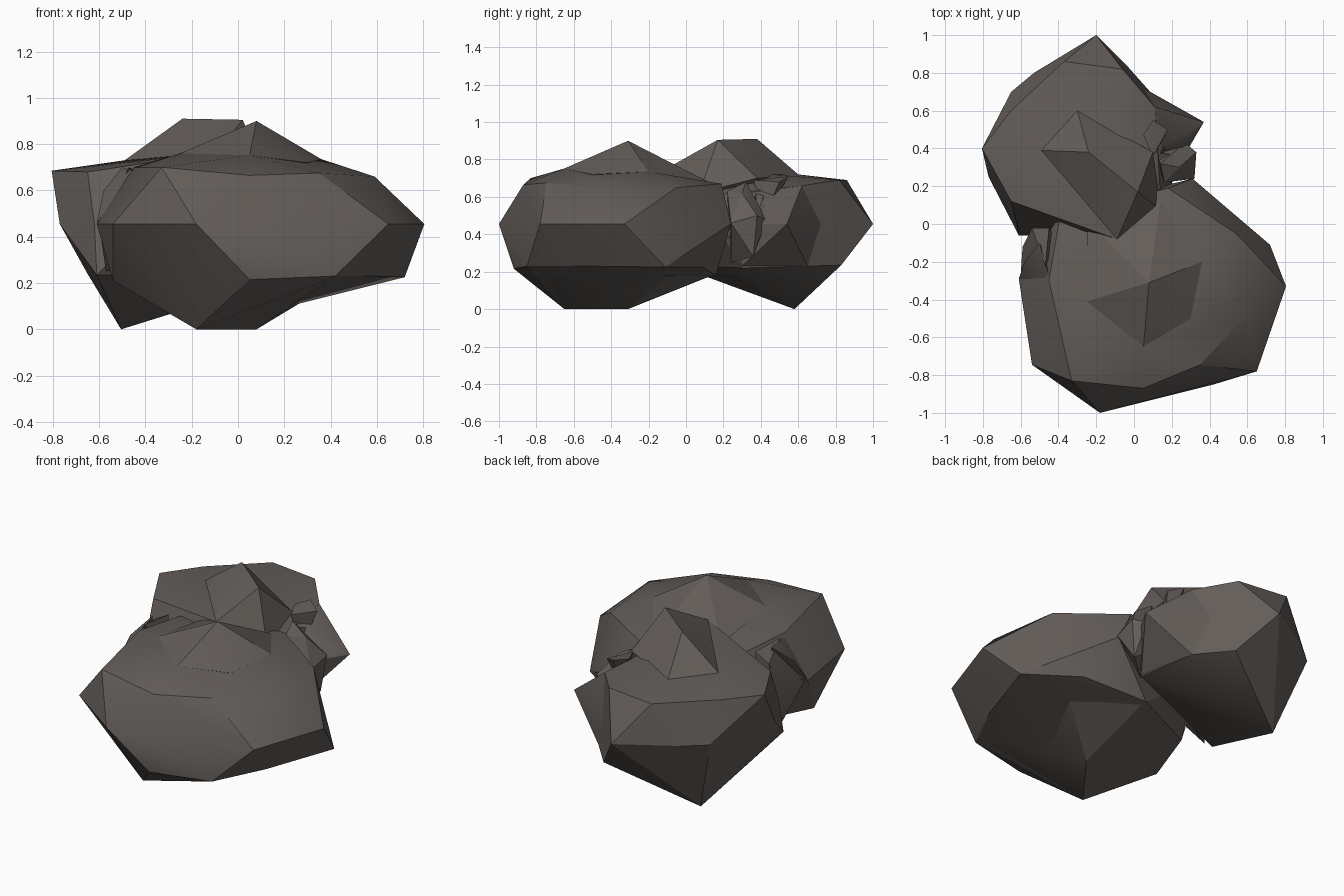
import bpy, bmesh, math

stone = bpy.data.materials.new("dark_warm_stone")
stone.diffuse_color = (0.125, 0.11, 0.10, 1)


def chunk(name, corners):
    """Faceted stone: convex hull of a few corners, smooth only over shallow edges."""
    bm = bmesh.new()
    for c in corners:
        bm.verts.new(c)
    res = bmesh.ops.convex_hull(bm, input=bm.verts[:])
    junk = {v for v in res["geom_interior"] + res["geom_unused"] if isinstance(v, bmesh.types.BMVert)}
    bmesh.ops.delete(bm, geom=list(junk), context='VERTS')
    bmesh.ops.recalc_face_normals(bm, faces=bm.faces[:])
    for f in bm.faces:
        f.smooth = True
    for e in bm.edges:
        e.smooth = e.calc_face_angle(0) < math.radians(24)
    me = bpy.data.meshes.new(name)
    bm.to_mesh(me)
    bm.free()
    me.materials.append(stone)
    ob = bpy.data.objects.new(name, me)
    bpy.context.collection.objects.link(ob)
    return ob


# Front boulder: underside, lower ring, equator, upper ring, shoulder
chunk("front_boulder", [
    (-.18, -.65, 0), (.05, -.92, .215), (.42, -.85, .23), (.57, -.55, .23),
    (.72, -.11, .225), (.43, .09, .225), (.05, .16, .18), (-.44, -.12, .24),
    (-.54, -.45, .21),
    (-.18, -1, .455), (.65, -.78, .455), (.805, -.33, .455), (.31, .24, .455),
    (-.35, .08, .455), (-.61, -.29, .455), (-.54, -.745, .455),
    (-.33, -.83, .70), (.05, -.87, .665), (.35, -.745, .675), (.59, -.49, .66),
    (.54, -.05, .65), (.18, .19, .67), (-.39, .05, .68), (-.45, -.3, .70),
    (.05, -.65, .752), (-.25, -.41, .76), (.36, -.2, .735)])

# Raised top of the front boulder
chunk("front_boulder_peak", [
    (.08, -.31, .90), (.36, -.2, .735), (-.25, -.41, .76), (.05, -.65, .752),
    (.30, -.5, .72), (.14, .12, .68), (-.25, .02, .70), (.05, -.3, .5)])

# Low point the front boulder rests on
chunk("front_boulder_base", [
    (-.18, -.65, 0), (.08, -.31, 0), (.37, -.1, .175), (.42, -.83, .23),
    (.05, -.91, .215), (-.54, -.45, .21), (-.40, -.15, .22),
    (.05, .14, .18), (0, -.4, .4)])

# Back boulder with its pointed foot
back = chunk("back_boulder", [
    (-.505, .58, 0), (-.65, .15, .24), (-.61, -.06, .235), (-.1, .25, .17),
    (.2, .3, .22), (.13, .65, .23), (-.03, .83, .235),
    (-.20, 1, .455), (-.53, .80, .455), (-.65, .70, .455), (-.77, .25, .455),
    (-.62, 0, .455), (.05, .72, .455), (.2, .2, .455),
    (-.06, .82, .69), (-.37, .86, .69), (-.65, .6, .69), (-.805, .40, .685),
    (-.65, .12, .68), (.11, .62, .66), (.145, .07, .6),
    (-.49, .39, .73), (-.30, .60, .72), (-.09, -.08, .765)])

# Corner jutting out on the right
spur = chunk("back_boulder_spur", [
    (.37, .54, .455), (.05, .72, .455), (.11, .62, .66), (.13, .65, .23),
    (.2, .25, .455), (.13, .3, .62), (.2, .3, .23), (0, .5, .45)])

# Raised crest on top of the back boulder
chunk("back_boulder_crest", [
    (-.24, .38, .91), (.02, .17, .905), (-.49, .39, .73), (-.30, .60, .72),
    (-.09, -.08, .765), (.145, .07, .62), (.10, .38, .70), (-.2, .3, .5)])

# Broken notch on the right side of the back boulder
cutter = chunk("notch_cutter", [
    (.10, .36, .85), (.16, .50, .85), (.42, .46, .85), (.42, .32, .85),
    (.16, .38, .50), (.38, .41, .45)])
cutter.hide_render = True
cutter.hide_viewport = True
cutter.display_type = 'WIRE'
for ob in (back, spur):
    mod = ob.modifiers.new("notch", 'BOOLEAN')
    mod.operation = 'DIFFERENCE'
    mod.solver = 'EXACT'
    mod.object = cutter

# Loose fragments wedged in the side clefts
chunk("right_fragment", [
    (.33, .38, .50), (.32, .24, .46), (.16, .22, .63), (.14, .32, .68),
    (.24, .30, .62), (.27, .43, .48), (.15, .24, .25), (.30, .36, .28), (.1, .4, .4)])
chunk("right_splinter", [
    (.05, .47, .70), (.10, .55, .71), (.18, .50, .68), (.10, .36, .69), (.14, .42, .5)])
chunk("left_fragment", [
    (-.59, -.12, .455), (-.54, -.02, .64), (-.45, -.02, .69), (-.47, -.22, .70),
    (-.60, -.27, .45), (-.57, -.08, .25), (-.44, -.02, .28), (-.4, -.1, .5)])
chunk("left_splinter", [
    (-.58, -.20, .60), (-.44, -.31, .68), (-.50, -.10, .70), (-.61, -.29, .46), (-.45, -.2, .5)])
